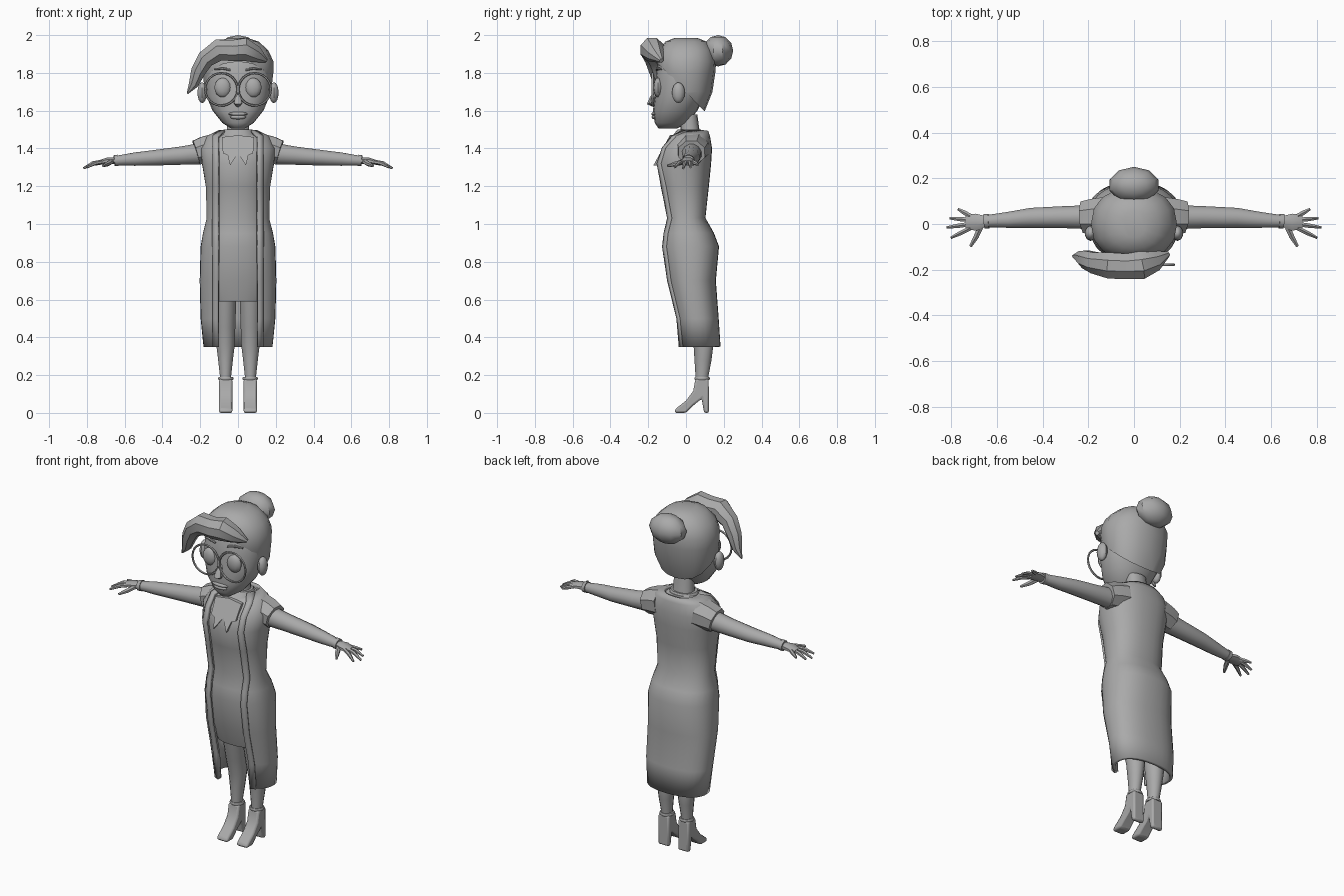
import bpy, bmesh, math
from mathutils import Vector

cube = bpy.data.objects.get("Cube")
if cube:
    bpy.data.objects.remove(cube, do_unlink=True)

GREY = (0.4, 0.4, 0.4, 1)
mat = bpy.data.materials.new("plain grey")
mat.use_nodes = True
mat.diffuse_color = GREY
mat.node_tree.nodes["Principled BSDF"].inputs["Base Color"].default_value = GREY
SIDES = (("left", 1), ("right", -1))


def finish(name, bm, angle=40):
    bmesh.ops.recalc_face_normals(bm, faces=bm.faces)
    me = bpy.data.meshes.new(name)
    bm.to_mesh(me)
    bm.free()
    ob = bpy.data.objects.new(name, me)
    bpy.context.collection.objects.link(ob)
    me.materials.append(mat)
    bpy.ops.object.select_all(action='DESELECT')
    ob.select_set(True)
    bpy.context.view_layer.objects.active = ob
    bpy.ops.object.shade_smooth_by_angle(angle=math.radians(angle))
    return ob


def skin(bm, rings, closed=True, caps=True):
    rows = [[bm.verts.new(p) for p in r] for r in rings]
    n = len(rows[0])
    for a, b in zip(rows, rows[1:]):
        for i in range(n if closed else n - 1):
            j = (i + 1) % n
            bm.faces.new((a[i], a[j], b[j], b[i]))
    if caps:
        bm.faces.new(rows[0])
        bm.faces.new(rows[-1])


def spow(v, p):
    return math.copysign(abs(v) ** p, v)


def section(z, rx, front, back, angles, p=0.85, cx=0):
    cy, ry = (front + back) / 2, (back - front) / 2
    return [(cx + rx * spow(math.sin(a), p), cy - ry * spow(math.cos(a), p), z) for a in angles]


def loft(name, rows, n=20, p=0.9, cx=0):
    bm = bmesh.new()
    turn = [math.tau * i / n for i in range(n)]
    skin(bm, [section(*r, turn, p, cx) for r in rows])
    return bm


def sweep(name, path, n=8, up=(0, 0, 1), side=1):
    """Tube through (x, y, z, width, height) points."""
    pts = [Vector((q[0] * side, q[1], q[2])) for q in path]
    rings = []
    for i, q in enumerate(path):
        d = (pts[min(i + 1, len(pts) - 1)] - pts[max(i - 1, 0)]).normalized()
        u = d.cross(Vector(up)).normalized()
        v = u.cross(d)
        rings.append([pts[i] + u * q[3] * math.cos(math.tau * (k + .5) / n)
                      + v * q[-1] * math.sin(math.tau * (k + .5) / n) for k in range(n)])
    bm = bmesh.new()
    skin(bm, rings)
    return finish(name, bm)


def ball(name, loc, size, u=12, v=8):
    bm = bmesh.new()
    bmesh.ops.create_uvsphere(bm, u_segments=u, v_segments=v, radius=1)
    for w in bm.verts:
        w.co = Vector(a * s + c for a, s, c in zip(w.co, size, loc))
    return finish(name, bm)


def torus(name, loc, major, minor, rot=(0, 0, 0)):
    bpy.ops.mesh.primitive_torus_add(location=loc, rotation=rot, major_radius=major,
                                     minor_radius=minor, major_segments=24, minor_segments=6)
    ob = bpy.context.object
    ob.name = name
    ob.data.materials.append(mat)
    bpy.ops.object.shade_smooth_by_angle(angle=math.radians(60))


def plate(name, outline, depth, bevel=0):
    """Outline pushed along the depth vector."""
    bm = bmesh.new()
    f = bm.faces.new([bm.verts.new(p) for p in outline])
    g = bmesh.ops.extrude_face_region(bm, geom=[f])
    bmesh.ops.translate(bm, vec=depth, verts=[e for e in g["geom"] if isinstance(e, bmesh.types.BMVert)])
    ob = finish(name, bm)
    if bevel:
        m = ob.modifiers.new("Bevel", 'BEVEL')
        m.width, m.segments = bevel, 2


# Long open coat: height, half width, front, back
COAT = [(.35, .18, -.04, .18), (.5, .195, -.05, .17), (.7, .2, -.1, .155), (.88, .195, -.13, .172),
        (.95, .183, -.123, .145), (1.03, .163, -.105, .1), (1.2, .168, -.14, .118),
        (1.32, .188, -.16, .13), (1.4, .198, -.13, .135), (1.46, .165, -.085, .125), (1.49, .1, -.03, .115)]


def angle_at(x, rx, p=.85):
    return math.asin(min(1, x / rx) ** (1 / p))


def coat_strip(name, thick, grow, span):
    bm = bmesh.new()
    rings = []
    for z, rx, f, b in COAT:
        lo, hi, n = span(rx)
        turn = [lo + (hi - lo) * i / n for i in range(n + 1)]
        rings.append(section(z, rx + grow, f - grow, b + grow, turn))
    skin(bm, rings, closed=False, caps=False)
    ob = finish(name, bm)
    m = ob.modifiers.new("Thickness", 'SOLIDIFY')
    m.thickness, m.offset = thick, 0


def opening(rx):
    return min(.108, rx * .75)


coat_strip("long_coat", .018, -.006, lambda r: (angle_at(opening(r), r), math.tau - angle_at(opening(r), r), 24))
for side, s in SIDES:
    coat_strip(side + "_coat_trim", .016, .004,
               lambda r: (s * angle_at(opening(r) - .008, r), s * angle_at(opening(r) + .022, r), 2))
    sweep(side + "_coat_sleeve", [(.12, .035, 1.4, .09, .085), (.18, .033, 1.39, .083, .078),
                                  (.222, .03, 1.378, .075, .07)], side=s)

# Dress
dress = [(.59, .14, -.06, .12)] + [(z, rx - .025, f + .006, b - .025) for z, rx, f, b in COAT[2:]]
finish("dress", loft("dress", dress, 24))

# Neck, collar and scarf tails
finish("neck", loft("neck", [(1.4, .075, -.04, .09), (1.47, .062, -.03, .075), (1.58, .058, -.03, .06)], 14))
finish("collar", loft("collar", [(1.44, .105, -.095, .1), (1.475, .09, -.065, .095), (1.5, .075, -.045, .08)], 16))
TAIL = [(0, 1.47), (0, 1.375), (.042, 1.31), (.055, 1.365), (.08, 1.375), (.085, 1.46)]
for side, s in SIDES:
    plate(side + "_scarf_tail", [(x * s, -.085 - (1.47 - z) * .55, z) for x, z in TAIL], (0, .02, 0))

# Head
finish("head", loft("head", [(1.505, .035, -.145, -.05), (1.535, .083, -.165, .01), (1.6, .135, -.175, .06),
                             (1.68, .168, -.165, .1), (1.76, .175, -.162, .125), (1.83, .174, -.152, .135),
                             (1.89, .155, -.13, .12), (1.94, .1, -.08, .08)]), 60)
sweep("nose", [(0, -.15, 1.71, .008), (0, -.178, 1.665, .016), (0, -.186, 1.642, .024), (0, -.165, 1.628, .012)],
      up=(0, 1, 0))
ball("upper_lip", (0, -.168, 1.583), (.052, .016, .011))
ball("lower_lip", (0, -.166, 1.566), (.043, .016, .012))
for side, s in SIDES:
    ball(side + "_eye", (.08 * s, -.148, 1.722), (.045, .025, .052))
    ball(side + "_ear", (.19 * s, -.04, 1.695), (.026, .034, .055), 10)
    torus(side + "_glasses_rim", (.088 * s, -.178, 1.713), .086, .006, (math.pi / 2, 0, 0))
    sweep(side + "_eyebrow", [(.04, -.155, 1.815, .006), (.08, -.15, 1.825, .008), (.125, -.13, 1.818, .004)],
          side=s)

# Swept-back hair, trimmed from forehead to nape
hair = loft("hair", [(1.55, .09, -.05, .08), (1.6, .135, -.08, .1), (1.7, .175, -.12, .14), (1.8, .187, -.155, .155),
                     (1.86, .188, -.16, .16), (1.92, .16, -.145, .145), (1.965, .11, -.11, .11),
                     (1.985, .05, -.06, .06)], 16)
cut = bmesh.ops.bisect_plane(hair, geom=hair.verts[:] + hair.edges[:] + hair.faces[:],
                             plane_co=(0, -.16, 1.86), plane_no=(0, 1.02, 1), clear_inner=True)
bmesh.ops.holes_fill(hair, edges=[e for e in cut["geom_cut"] if isinstance(e, bmesh.types.BMEdge)])
finish("hair", hair)
ball("hair_bun", (0, .17, 1.917), (.112, .08, .083), 10, 6)
sweep("hair_wave", [(.15, -.13, 1.865, .012), (.09, -.16, 1.9, .048), (.03, -.18, 1.925, .066),
                    (-.03, -.185, 1.918, .06), (-.1, -.182, 1.922, .062), (-.17, -.17, 1.875, .05),
                    (-.21, -.155, 1.81, .042), (-.235, -.145, 1.74, .028), (-.268, -.14, 1.69, .004)],
      up=(0, -1, 0))

# Arms, hands and fingers: tip x, tip y, tip z, base y
FINGERS = [(.77, .065, 1.315, .035), (.805, .025, 1.3, .018), (.818, -.015, 1.295, 0), (.8, -.06, 1.3, -.018)]
for side, s in SIDES:
    sweep(side + "_arm", [(.17, .03, 1.375, .055, .06), (.3, .03, 1.362, .05, .05), (.45, .027, 1.35, .045, .042),
                          (.55, .018, 1.343, .036, .036), (.65, .012, 1.335, .027, .026)], 12, side=s)
    sweep(side + "_cuff", [(.635, .013, 1.337, .033, .031), (.655, .012, 1.335, .032, .03)], 12, side=s)
    sweep(side + "_palm", [(.64, .012, 1.335, .022, .02), (.69, .008, 1.335, .04, .019),
                           (.735, .008, 1.325, .034, .013)], side=s)
    for i, (x, y, z, base) in enumerate(FINGERS):
        sweep(f"{side}_finger_{i + 1}", [(.715, base, 1.33, .011), ((x + .715) / 2, (y + base) / 2, 1.322, .011),
                                         (x, y, z, .006)], 6, side=s)
    sweep(side + "_thumb", [(.67, -.01, 1.33, .014), (.69, -.055, 1.318, .013), (.715, -.098, 1.308, .007)],
          6, side=s)

# Legs and heeled shoes
SHOE = [(.05, .18), (.12, .18), (.122, 0), (.096, 0), (.083, .075), (.04, .04), (0, 0), (-.06, 0),
        (-.057, .02), (0, .065), (.038, .115)]
for side, s in SIDES:
    finish(side + "_leg", loft("leg", [(.12, .03, .05, .115), (.2, .031, .05, .12), (.28, .04, .045, .135),
                                       (.36, .05, .04, .145), (.45, .053, .015, .135), (.66, .06, -.03, .12)],
                               14, 1, .066 * s))
    plate(side + "_shoe", [(.03 * s, y, z) for y, z in SHOE], (.07 * s, 0, 0), .01)
    torus(side + "_ankle_strap", (.064 * s, .085, .182), .033, .009)
